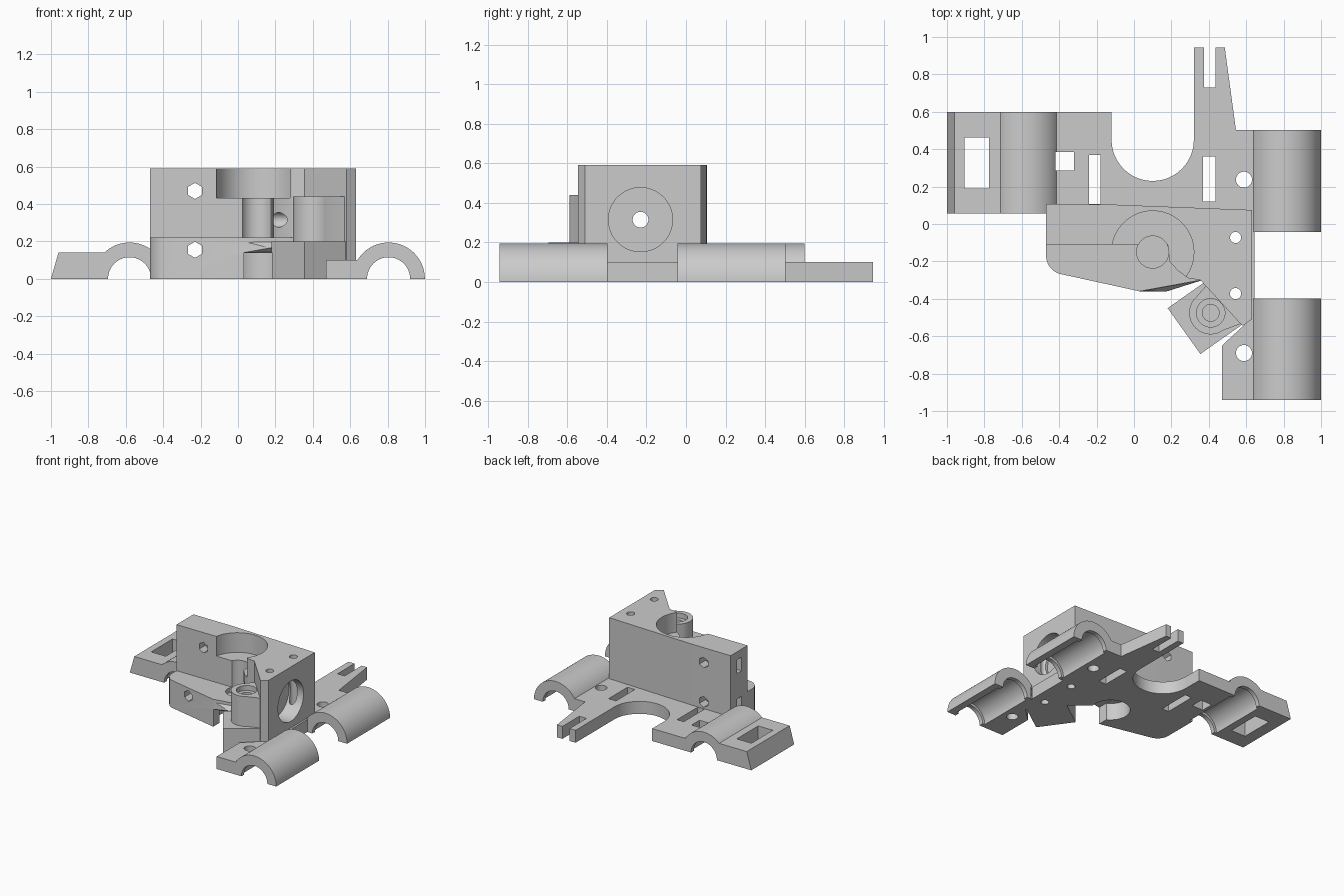
import bpy, bmesh, math
from mathutils import Matrix, Vector

if "Cube" in bpy.data.objects:
    bpy.data.objects.remove(bpy.data.objects["Cube"])

grey = bpy.data.materials.new("plain grey")
grey.diffuse_color = (0.6, 0.6, 0.6, 1)
grey.use_nodes = True
grey.node_tree.nodes["Principled BSDF"].inputs["Base Color"].default_value = grey.diffuse_color


def make(name, bm):
    bmesh.ops.recalc_face_normals(bm, faces=bm.faces)
    me = bpy.data.meshes.new(name)
    bm.to_mesh(me)
    bm.free()
    me.materials.append(grey)
    ob = bpy.data.objects.new(name, me)
    bpy.context.collection.objects.link(ob)
    return ob


def prism(name, pts, a, b, axis="z"):
    """Extrude a profile along z (x,y points) or along y (x,z points)."""
    bm = bmesh.new()
    put = (lambda p, h: (p[0], p[1], h)) if axis == "z" else (lambda p, h: (p[0], h, p[1]))
    lo = [bm.verts.new(put(p, a)) for p in pts]
    hi = [bm.verts.new(put(p, b)) for p in pts]
    bm.faces.new(lo)
    bm.faces.new(hi)
    n = len(pts)
    for i in range(n):
        bm.faces.new((lo[i], lo[(i + 1) % n], hi[(i + 1) % n], hi[i]))
    return make(name, bm)


def box(name, x0, x1, y0, y1, z0, z1):
    return prism(name, [(x0, y0), (x1, y0), (x1, y1), (x0, y1)], z0, z1)


def cyl(name, r, start, end, n=48):
    s, e = Vector(start), Vector(end)
    bm = bmesh.new()
    rot = (e - s).to_track_quat('Z', 'Y').to_matrix().to_4x4()
    bmesh.ops.create_cone(bm, cap_ends=True, segments=n, radius1=r, radius2=r,
                          depth=(e - s).length, matrix=Matrix.Translation((s + e) / 2) @ rot)
    return make(name, bm)


def arc(cx, cy, r, a0, a1, n=24):
    return [(cx + r * math.cos(math.radians(a0 + (a1 - a0) * i / n)),
             cy + r * math.sin(math.radians(a0 + (a1 - a0) * i / n))) for i in range(n + 1)]


def combine(target, other, op):
    m = target.modifiers.new("bool", 'BOOLEAN')
    m.operation, m.solver, m.object = op, 'EXACT', other
    bpy.context.view_layer.objects.active = target
    bpy.ops.object.modifier_apply(modifier=m.name)
    bpy.data.objects.remove(other, do_unlink=True)


def arch(name, cx, r, y0, y1):
    """Half ring bearing section along y."""
    return prism(name, arc(cx, 0, .194, 0, 180, 40) + arc(cx, 0, r, 180, 0, 32), y0, y1, "y")


# Base plate with round cutout and forked arm
body = prism("carriage_body",
             [(-.425, .6), (-.12, .6)] + arc(.1, .45, .22, 180, 360) +
             [(.32, .945), (.373, .945), (.373, .73), (.437, .73), (.437, .945), (.485, .945),
              (.545, .503), (.655, .503), (.655, -.042), (.645, -.042), (.645, -.398), (.655, -.398),
              (.655, -.942), (.47, -.942), (.47, -.65), (.6, -.53), (.35, -.3), (-.3, -.2),
              (-.3, .055), (-.425, .055)], 0, .1)

# Bearing holders: half rings with narrower lips at both ends
parts = []
for x, y0, y1 in [(-.58, .055, .6), (.805, -.042, .503), (.805, -.942, -.398)]:
    parts.append(arch("bearing_shell", x, .135, y0 + .035, y1 - .035))
    parts.append(arch("bearing_lip", x, .115, y0, y0 + .035))
    parts.append(arch("bearing_lip", x, .115, y1 - .035, y1))
parts.append(prism("belt_clamp", [(-1, 0), (-.73, 0), (-.70, .14), (-.96, .14)], .055, .6, "y"))

# Low base, rounded at the left corner
parts.append(prism("low_base", [(-.47, .1)] + arc(-.37, -.17, .1, 180, 258, 12) +
                   [(.03, -.36), (.36, -.3), (.45, -.1), (.45, .08)], 0, .22))

# Sloped front overhang
bm = bmesh.new()
for co in [(.03, -.362, .14), (.17, -.362, .165), (.36, -.302, .2), (.03, -.355, .2),
           (.03, -.28, .14), (.36, -.28, .14), (.03, -.28, .2), (.36, -.28, .2)]:
    bm.verts.new(co)
bmesh.ops.convex_hull(bm, input=bm.verts)
parts.append(make("front_overhang", bm))

# Tall drive block
parts.append(prism("drive_block", [(-.47, .106), (-.12, .104), (.63, .075), (.63, -.51), (.58, -.545),
                                   (.355, -.3), (.29, -.29), (.235, -.25), (.19, -.2), (.18, -.11),
                                   (-.47, -.11)], 0, .59))

# Turned square foot and rounded hinge boss
parts.append(prism("square_foot", [(.18, -.45), (.355, -.695), (.575, -.54), (.4, -.295)], 0, .2))
parts.append(prism("hinge_boss", arc(.41, -.475, .115, 145, 305) + [(.58, -.53), (.42, -.29)], .15, .44))

for p in parts:
    combine(body, p, 'UNION')

cuts = []
# Rectangular windows and slots in the plate
for x0, x1, y0, y1 in [(-.905, -.775, .19, .462), (-.42, -.32, .285, .385),
                       (-.24, -.18, .108, .37), (.37, .436, .12, .36)]:
    cuts.append(box("slot", x0, x1, y0, y1, -.1, .25))
# Vertical screw holes
for x, y, r in [(.588, .237, .043), (.588, -.69, .043), (.543, -.072, .03), (.543, -.372, .03)]:
    cuts.append(cyl("screw_hole", r, (x, y, -.1), (x, y, .7), 24))
# Gear pocket, its inner well, the pocket underneath and its front opening
cuts.append(cyl("gear_pocket", .22, (.1, -.15, .432), (.1, -.15, .7), 64))
cuts.append(cyl("inner_well", .086, (.1, -.15, .18), (.1, -.15, .7)))
cuts.append(cyl("under_pocket", .145, (.1, -.15, -.1), (.1, -.15, .138)))
cuts.append(prism("front_opening", [(.032, -.5), (.168, -.46), (.385, -.307), (.34, -.27), (.2, -.15),
                                    (.032, -.15)], -.1, .14))
# Clamp screws with nut slots on the left end
for z in (.155, .47):
    cuts.append(cyl("clamp_hole", .043, (-.23, -.6, z), (-.23, .3, z), 6))
    cuts.append(box("nut_slot", -.6, -.19, -.035, .025, z - .055, z + .055))
# Side counterbore and shaft bore
cuts.append(cyl("counterbore", .162, (.5, -.23, .315), (.8, -.23, .315), 64))
cuts.append(cyl("shaft_bore", .04, (-.1, -.23, .315), (.8, -.23, .315), 24))
# Stepped hinge hole
cuts.append(cyl("hinge_step", .076, (.41, -.475, .4), (.41, -.475, .5)))
cuts.append(cyl("hinge_hole", .045, (.41, -.475, .25), (.41, -.475, .5), 32))

for c in cuts:
    combine(body, c, 'DIFFERENCE')

bpy.ops.object.select_all(action='DESELECT')
body.select_set(True)
bpy.context.view_layer.objects.active = body
bpy.ops.object.shade_smooth_by_angle(angle=math.radians(25))
